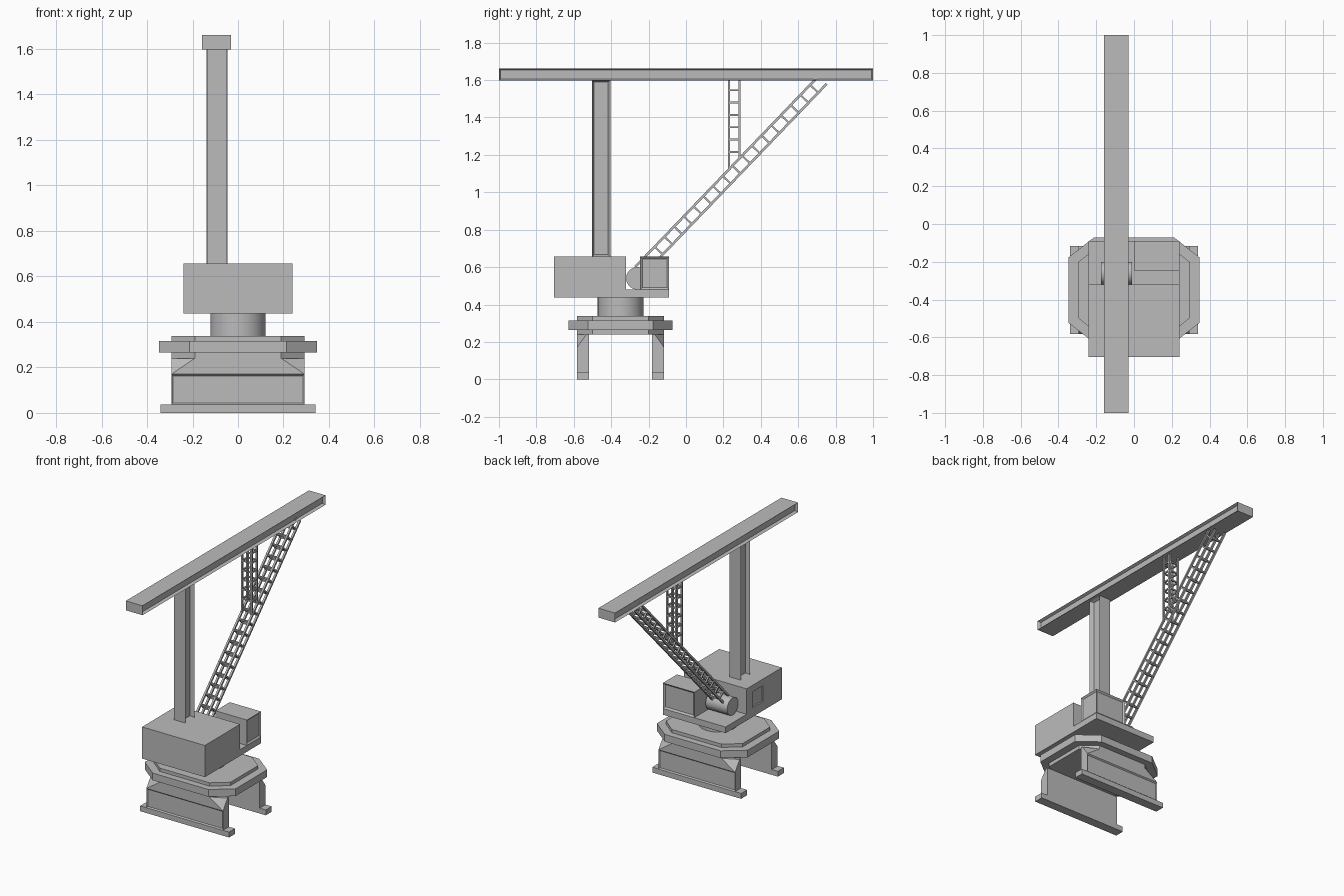
import bpy, bmesh
from mathutils import Vector

if "Cube" in bpy.data.objects:
    bpy.data.objects.remove(bpy.data.objects["Cube"])

grey = bpy.data.materials.new("light grey paint")
grey.use_nodes = True
grey.diffuse_color = (0.5, 0.5, 0.5, 1)
grey.node_tree.nodes["Principled BSDF"].inputs["Base Color"].default_value = (0.5, 0.5, 0.5, 1)


def finish(name, bm):
    bmesh.ops.recalc_face_normals(bm, faces=bm.faces)
    mesh = bpy.data.meshes.new(name)
    bm.to_mesh(mesh)
    bm.free()
    mesh.materials.append(grey)
    obj = bpy.data.objects.new(name, mesh)
    bpy.context.collection.objects.link(obj)
    return obj


def add_box(bm, lo, hi):
    verts = bmesh.ops.create_cube(bm, size=1)["verts"]
    lo, hi = Vector(lo), Vector(hi)
    for v in verts:
        v.co = (lo + hi) / 2 + v.co * (hi - lo)


def box(name, lo, hi, panels=(), rim=0.01, depth=0.01):
    """Box whose faces along the panel directions get a recessed panel."""
    bm = bmesh.new()
    add_box(bm, lo, hi)
    bm.normal_update()
    faces = [f for f in bm.faces if any(f.normal.dot(Vector(p)) > 0.9 for p in panels)]
    if faces:
        bmesh.ops.inset_individual(bm, faces=faces, thickness=rim, depth=-depth)
    return finish(name, bm)


def hull(name, points):
    bm = bmesh.new()
    for p in points:
        bm.verts.new(p)
    bmesh.ops.convex_hull(bm, input=bm.verts)
    bmesh.ops.dissolve_limit(bm, angle_limit=0.01, verts=bm.verts, edges=bm.edges)
    return finish(name, bm)


def cylinder(name, radius, depth, location, axis):
    bm = bmesh.new()
    bmesh.ops.create_cone(bm, cap_ends=True, segments=40, radius1=radius, radius2=radius, depth=depth)
    turn = Vector((0, 0, 1)).rotation_difference(Vector(axis))
    for v in bm.verts:
        v.co = turn @ v.co + Vector(location)
    obj = finish(name, bm)
    bpy.ops.object.select_all(action="DESELECT")
    obj.select_set(True)
    bpy.context.view_layer.objects.active = obj
    bpy.ops.object.shade_smooth_by_angle()
    return obj


def add_bar(bm, a, b, width):
    """Square bar lying in the x plane or along x."""
    direction = (b - a).normalized()
    turn = Vector((0, 0, 1)).rotation_difference(direction)
    for v in bmesh.ops.create_cube(bm, size=1)["verts"]:
        local = Vector((v.co.x * width, v.co.y * width, v.co.z * (b - a).length))
        v.co = (a + b) / 2 + turn @ local


def truss(name, start, end, half_x, half_w, step, bar, trim=0.0):
    """Four chords joined by square rings of rungs; trim slants the start."""
    a, b = Vector(start), Vector(end)
    along = (b - a).normalized()
    side = Vector((0, along.z, -along.y))
    corners = [Vector((sx * half_x, 0, 0)) + side * (sy * half_w)
               for sx, sy in ((1, 1), (1, -1), (-1, -1), (-1, 1))]
    bm = bmesh.new()
    for c in corners:
        add_bar(bm, a + c + along * trim * c.dot(side) / half_w, b + c, bar)
    count = int((b - a).length / step)
    for i in range(1, count + 1):
        centre = a + along * (i * step)
        for k in range(4):
            add_bar(bm, centre + corners[k], centre + corners[(k + 1) % 4], bar * 0.8)
    return finish(name, bm)


CY = -0.35   # slewing centre in y

# Two portal walls with feet and cut upper corners
for name, s in (("front", -1), ("rear", 1)):
    outer, inner = CY + s * 0.233, CY + s * 0.168
    y0, y1 = min(outer, inner), max(outer, inner)
    box(name + "_foot", (-0.34, y0, 0), (0.34, y1, 0.037))
    box(name + "_leg_panel", (-0.293, y0, 0.037), (0.293, y1, 0.17), [(0, s, 0)], 0.01, 0.008)
    pts = []
    for x in (-1, 1):
        pts += [(x * 0.293, outer, 0.17), (x * 0.293, inner, 0.17), (x * 0.293, inner, 0.24),
                (x * 0.19, outer, 0.24), (x * 0.293, outer - s * 0.05, 0.24)]
    hull(name + "_leg_top", pts)


# Stepped eight-sided platform
def octagon(name, hx, hy, cx, cy, z0, z1):
    hull(name, [(sx * x, CY + sy * y, z) for sx in (-1, 1) for sy in (-1, 1)
                for x, y in ((hx, cy), (cx, hy)) for z in (z0, z1)])


octagon("platform_base", 0.293, 0.233, 0.19, 0.15, 0.24, 0.265)
octagon("platform_deck", 0.347, 0.278, 0.213, 0.173, 0.265, 0.315)
octagon("platform_top", 0.293, 0.233, 0.19, 0.15, 0.315, 0.338)
cylinder("slewing_pedestal", 0.122, 0.1, (0, CY, 0.387), (0, 0, 1))

# Machine house with a recessed side window
house = box("machine_house", (-0.24, -0.705, 0.437), (0.24, -0.32, 0.656))
cutter = box("window_cutter", (-0.26, -0.5, 0.5), (-0.23, -0.385, 0.61))
cutter.hide_render = True
cut = house.modifiers.new("window", "BOOLEAN")
cut.object = cutter
cut.solver = "EXACT"
bpy.context.view_layer.objects.active = house
bpy.ops.object.modifier_apply(modifier=cut.name)
bpy.data.objects.remove(cutter)

# Working ledge, cabin and hinge drum
box("house_ledge", (-0.24, -0.32, 0.437), (0.24, -0.09, 0.48))
box("operator_cabin", (0, -0.245, 0.48), (0.24, -0.09, 0.656), [(1, 0, 0), (0, 1, 0)], 0.016, 0.01)
cylinder("hinge_drum", 0.06, 0.165, (-0.0925, -0.26, 0.54), (1, 0, 0))

# Mast and top beam with channelled sides
SIDES = [(1, 0, 0), (-1, 0, 0)]
box("mast", (-0.137, -0.503, 0.656), (-0.05, -0.405, 1.6), SIDES, 0.016, 0.025)
box("top_beam", (-0.158, -1, 1.597), (-0.03, 1, 1.662), SIDES, 0.011, 0.02)

# Lattice braces
truss("diagonal_brace", (-0.0925, -0.25, 0.58), (-0.0925, 0.73, 1.6), 0.04, 0.03, 0.075, 0.013)
truss("upright_brace", (-0.0925, 0.258, 1.15), (-0.0925, 0.258, 1.6), 0.035, 0.028, 0.066, 0.012, 0.028)
